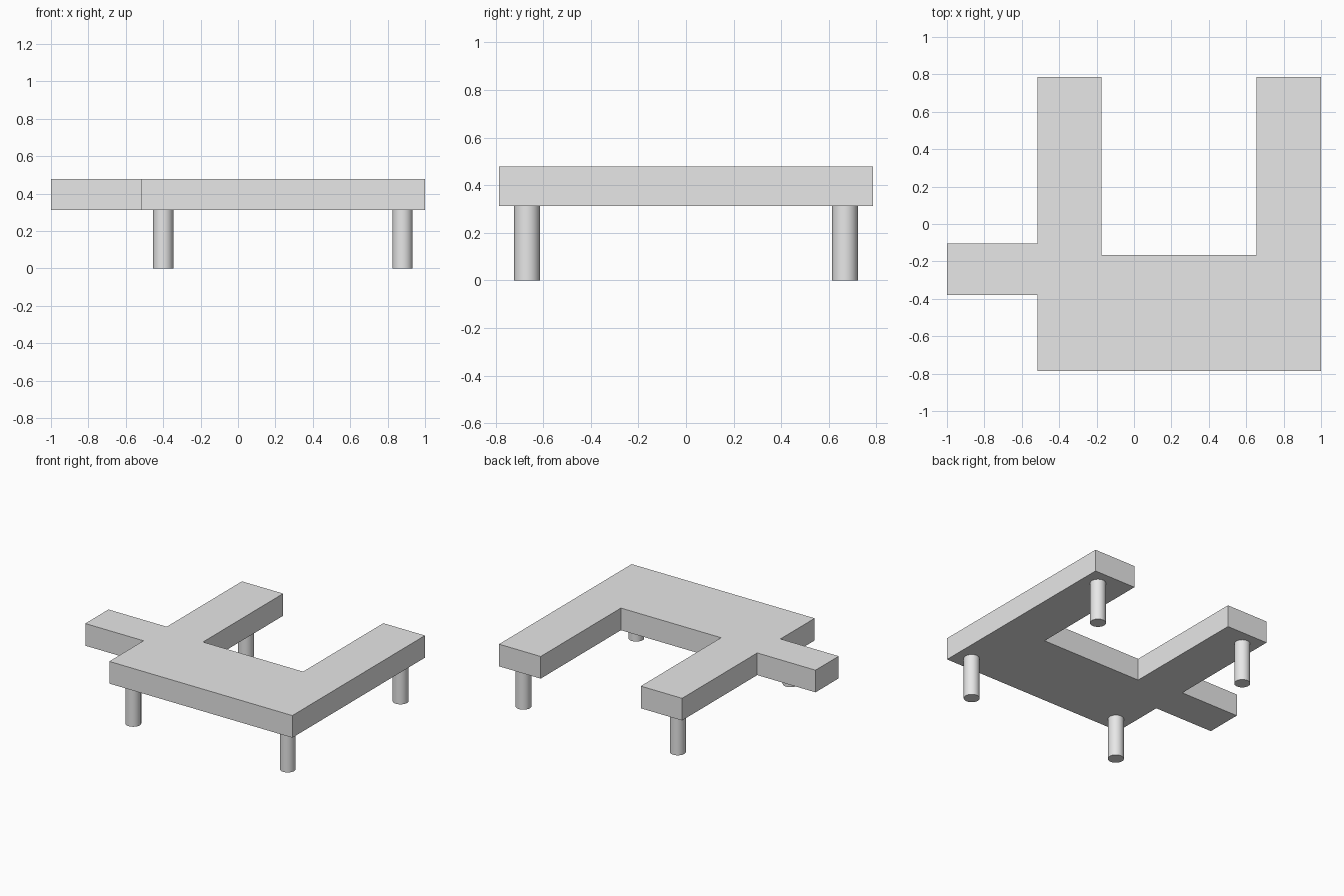
import bpy
import bmesh

cube = bpy.data.objects.get("Cube")
if cube:
    bpy.data.objects.remove(cube, do_unlink=True)

grey = bpy.data.materials.new("plain grey")
grey.use_nodes = True
colour = (0.8, 0.8, 0.8, 1)
grey.diffuse_color = colour
grey.node_tree.nodes["Principled BSDF"].inputs["Base Color"].default_value = colour

BOTTOM, TOP = 0.312, 0.478


def add_platform(name, outline):
    """Extrude a flat outline into a slab."""
    bm = bmesh.new()
    base = bm.faces.new([bm.verts.new((x, y, BOTTOM)) for x, y in outline])
    result = bmesh.ops.extrude_face_region(bm, geom=[base], use_keep_orig=True)
    top = [v for v in result["geom"] if isinstance(v, bmesh.types.BMVert)]
    bmesh.ops.translate(bm, verts=top, vec=(0, 0, TOP - BOTTOM))
    bmesh.ops.recalc_face_normals(bm, faces=bm.faces)
    mesh = bpy.data.meshes.new(name)
    bm.to_mesh(mesh)
    bm.free()
    mesh.materials.append(grey)
    obj = bpy.data.objects.new(name, mesh)
    bpy.context.collection.objects.link(obj)


def add_leg(name, x, y):
    bpy.ops.mesh.primitive_cylinder_add(
        vertices=48, radius=0.054, depth=BOTTOM, location=(x, y, BOTTOM / 2))
    leg = bpy.context.object
    leg.name = name
    leg.data.materials.append(grey)
    bpy.ops.object.shade_smooth_by_angle()


# U-shaped top with a side tab
add_platform("table_top", [
    (-0.517, -0.785), (1, -0.785), (1, 0.785), (0.655, 0.785),
    (0.655, -0.165), (-0.175, -0.165), (-0.175, 0.785), (-0.517, 0.785),
    (-0.517, -0.105), (-1, -0.105), (-1, -0.38), (-0.517, -0.38)])

# Four round legs
for side, x in (("right", -0.4), ("left", 0.88)):
    for end, y in (("front", -0.668), ("back", 0.668)):
        add_leg(f"{end}_{side}_leg", x, y)
